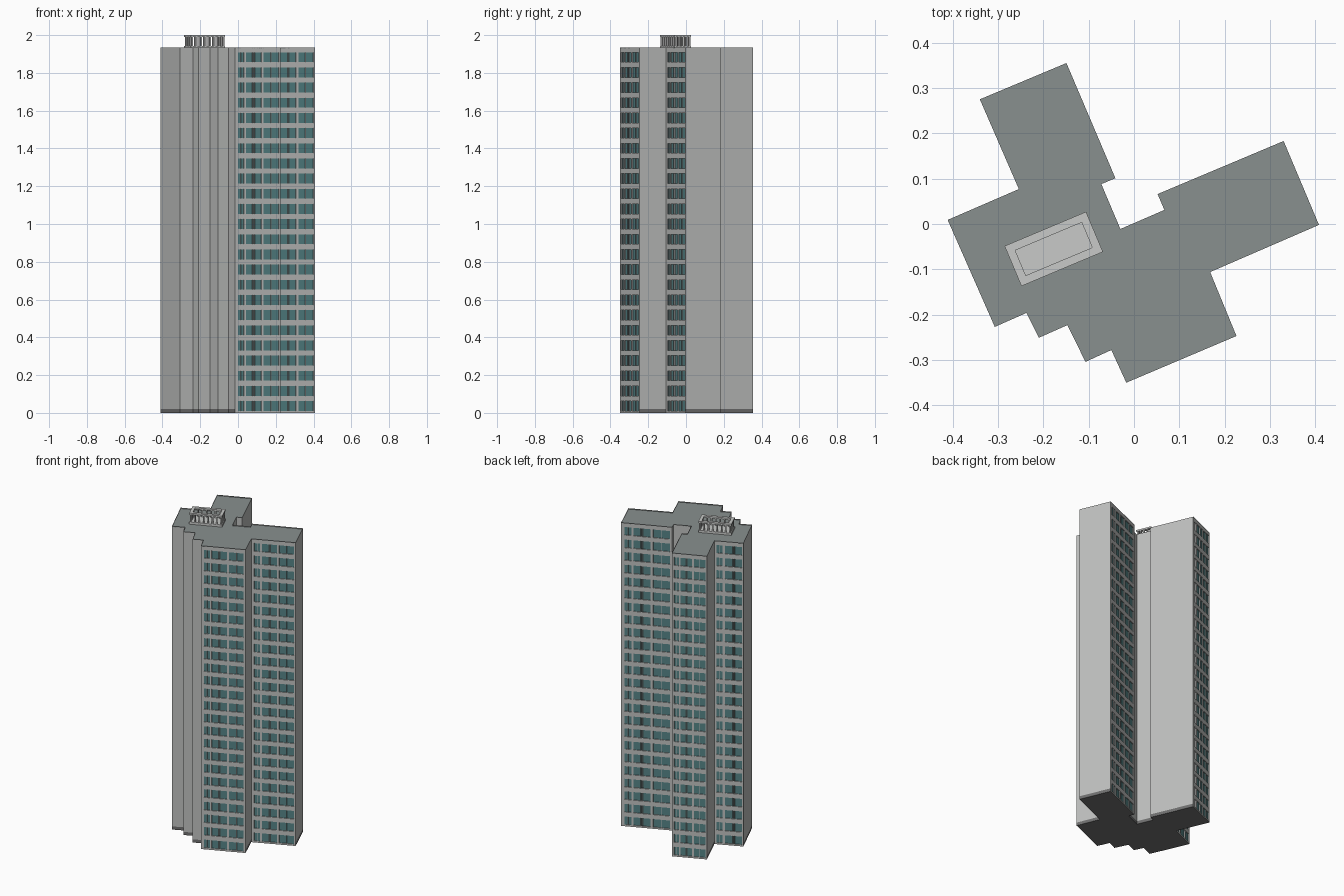
import bpy, bmesh, math
from mathutils import Vector, Matrix

if "Cube" in bpy.data.objects:
    bpy.data.objects.remove(bpy.data.objects["Cube"])

TOP = 1.935
FLOORS = 24
FLOOR_H = 0.0803
WIN_H = 0.052
RECESS = 0.005


def material(name, rgb):
    m = bpy.data.materials.new(name)
    m.diffuse_color = (*rgb, 1)
    m.use_nodes = True
    m.node_tree.nodes["Principled BSDF"].inputs["Base Color"].default_value = m.diffuse_color
    return m


MATS = [material("pale concrete", (0.52, 0.53, 0.52)),
        material("teal glass", (0.09, 0.23, 0.24)),
        material("dark frame", (0.06, 0.08, 0.08)),
        material("roof grey", (0.25, 0.28, 0.275)),
        material("base grey", (0.16, 0.16, 0.16)),
        material("light canopy", (0.58, 0.59, 0.58))]
WALL, GLASS, DARK, ROOF, BASE, CANOPY = range(6)

# Footprint, clockwise from the tip of the rear wing
PLAN = [Vector(p) for p in (
    (-0.149, 0.355), (-0.041, 0.101), (-0.072, 0.088), (-0.030, -0.011),
    (0.067, 0.031), (0.052, 0.066), (0.330, 0.183), (0.408, -0.002),
    (0.168, -0.106), (0.226, -0.247), (-0.017, -0.350), (-0.050, -0.278),
    (-0.107, -0.304), (-0.147, -0.223), (-0.210, -0.251), (-0.237, -0.196),
    (-0.307, -0.227), (-0.411, 0.009), (-0.254, 0.077), (-0.340, 0.275))]

# Window columns across a wall: start, end, material
WIDE = [(0.04, 0.20, GLASS), (0.21, 0.37, GLASS),
        (0.42, 0.56, GLASS), (0.56, 0.615, DARK), (0.615, 0.76, GLASS),
        (0.80, 0.86, GLASS), (0.87, 0.935, GLASS)]
SHORT = [(0.05, 0.30, GLASS), (0.30, 0.37, DARK), (0.37, 0.64, GLASS),
         (0.72, 0.81, GLASS), (0.83, 0.93, GLASS)]
WINDOWED = {5: WIDE, 7: WIDE, 9: WIDE, 17: SHORT, 19: WIDE}


def finish(name, bm):
    me = bpy.data.meshes.new(name)
    bm.to_mesh(me)
    bm.free()
    for m in MATS:
        me.materials.append(m)
    ob = bpy.data.objects.new(name, me)
    bpy.context.collection.objects.link(ob)
    return ob


def wall_point(a, b, t, z, depth=0.0):
    d = (b - a).normalized()
    p = a.lerp(b, t) - Vector((-d.y, d.x)) * depth
    return (p.x, p.y, z)


def quad(bm, pts, mat):
    f = bm.faces.new([bm.verts.new(p) for p in pts])
    f.material_index = mat


def panel(bm, a, b, t0, t1, z0, z1, mat, depth=0.0):
    quad(bm, [wall_point(a, b, t, z, depth)
              for t, z in ((t1, z0), (t0, z0), (t0, z1), (t1, z1))], mat)


def window(bm, a, b, t0, t1, z0, z1, mat):
    # Recessed pane with its four reveals
    panel(bm, a, b, t0, t1, z0, z1, mat, RECESS)
    c = [(t1, z0), (t0, z0), (t0, z1), (t1, z1)]
    for i in range(4):
        p, q = c[i], c[(i + 1) % 4]
        quad(bm, [wall_point(a, b, *p), wall_point(a, b, *q),
                  wall_point(a, b, *q, RECESS), wall_point(a, b, *p, RECESS)], WALL)


# Outer walls
plain, glazed = bmesh.new(), bmesh.new()
for i, a in enumerate(PLAN):
    b = PLAN[(i + 1) % len(PLAN)]
    cols = WINDOWED.get(i)
    if cols is None:
        panel(plain, a, b, 0, 1, 0, 0.02, BASE)
        panel(plain, a, b, 0, 1, 0.02, TOP, WALL)
        continue
    # Piers between the columns run full height
    t = 0.0
    for t0, t1, mat in cols + [(1.0, 1.0, None)]:
        if t0 - t > 1e-6:
            panel(glazed, a, b, t, t0, 0, TOP, WALL)
        t = t1
        if mat is None:
            break
        # Windows and spandrels, floor by floor
        z = 0.0
        for k in range(FLOORS):
            z0 = 0.01 + k * FLOOR_H
            panel(glazed, a, b, t0, t1, z, z0, WALL)
            z = z0 + WIN_H
            window(glazed, a, b, t0, t1, z0, z, mat)
        panel(glazed, a, b, t0, t1, z, TOP, WALL)
finish("plain_walls", plain)
finish("window_walls", glazed)

# Roof with a thin parapet lip
bm = bmesh.new()
roof = bm.faces.new([bm.verts.new((p.x, p.y, TOP)) for p in reversed(PLAN)])
bm.normal_update()
bmesh.ops.inset_region(bm, faces=[roof], thickness=0.005, depth=0.0)
for f in bm.faces:
    f.material_index = WALL
roof.material_index = ROOF
ext = bmesh.ops.extrude_face_region(bm, geom=[roof])
moved = [v for v in ext["geom"] if isinstance(v, bmesh.types.BMVert)]
bmesh.ops.translate(bm, verts=moved, vec=(0, 0, -0.006))
if roof.is_valid:
    bm.faces.remove(roof)
finish("roof", bm)

# Underside
bm = bmesh.new()
quad(bm, [(p.x, p.y, 0) for p in PLAN], BASE)
finish("underside", bm)

# Rooftop canopy: floor plate, posts and a top ring
L, W, BAR = 0.195, 0.096, 0.018
PLACE = Matrix.Translation((-0.177, -0.055, 0)) @ Matrix.Rotation(math.radians(22.8), 4, 'Z')


def box(bm, x, y, z, sx, sy, sz):
    m = PLACE @ Matrix.Translation((x, y, z)) @ Matrix.Diagonal((sx, sy, sz, 1))
    bmesh.ops.create_cube(bm, size=1, matrix=m)


def canopy_part(name, boxes):
    bm = bmesh.new()
    for b in boxes:
        box(bm, *b)
    for f in bm.faces:
        f.material_index = CANOPY
    finish(name, bm)


canopy_part("canopy_floor", [(0, 0, 1.936, L, W, 0.014)])
ring, posts = [], []
for s in (-1, 1):
    ring.append((0, s * (W - BAR) / 2, 1.995, L, BAR, 0.01))
    ring.append((s * (L - BAR) / 2, 0, 1.995, BAR, W - 2 * BAR, 0.01))
    for k in range(8):
        x = (k / 7 - 0.5) * (L - 0.014)
        posts.append((x, s * (W - 0.014) / 2, 1.966, 0.007, 0.01, 0.05))
    for k in range(1, 4):
        y = (k / 4 - 0.5) * (W - 0.014)
        posts.append((s * (L - 0.014) / 2, y, 1.966, 0.01, 0.007, 0.05))
canopy_part("canopy_ring", ring)
canopy_part("canopy_posts", posts)
